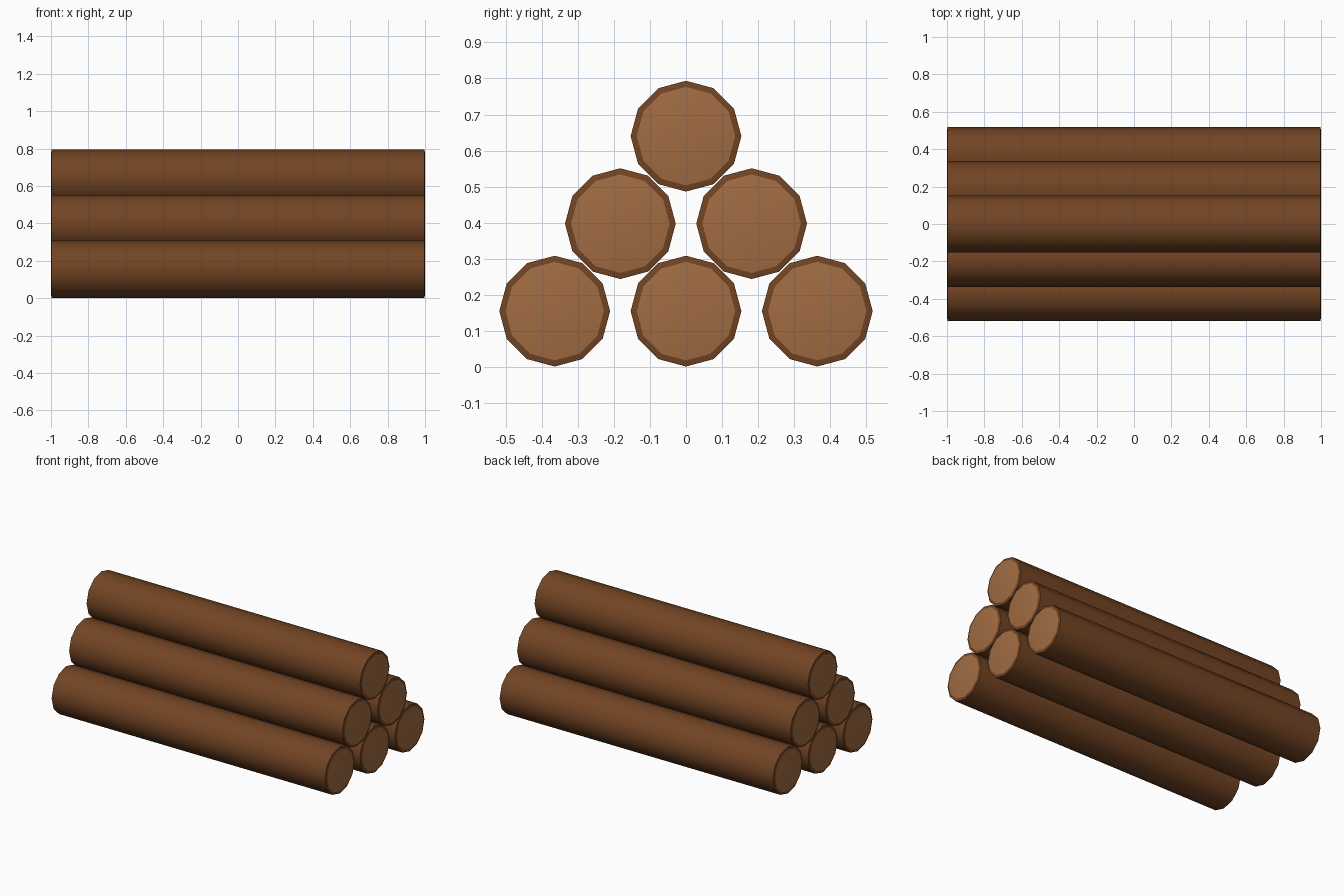
import bpy, bmesh, math
from mathutils import Matrix

if "Cube" in bpy.data.objects:
    bpy.data.objects.remove(bpy.data.objects["Cube"])

RADIUS = 0.1535
PITCH = 0.364      # spacing inside a row
RISE = 0.2425      # spacing between rows
RIM = 0.004        # slight bulge of the cut ends


def material(name, color):
    m = bpy.data.materials.new(name)
    m.diffuse_color = color
    m.use_nodes = True
    m.node_tree.nodes["Principled BSDF"].inputs["Base Color"].default_value = m.diffuse_color
    return m


bark = material("bark", (0.17, 0.058, 0.017, 1))
cut_wood = material("cut_wood", (0.36, 0.15, 0.055, 1))


def add_log(name, y, z):
    bm = bmesh.new()
    # twelve-sided trunk lying along x, one corner pointing up
    bmesh.ops.create_cone(bm, cap_ends=True, segments=12, radius1=RADIUS,
                          radius2=RADIUS, depth=2 - 2 * RIM,
                          matrix=Matrix.Rotation(math.pi / 2, 4, 'Y'))
    # bark rim around the pale cut ends
    caps = [f for f in bm.faces if len(f.verts) > 4]
    bmesh.ops.inset_individual(bm, faces=caps, thickness=0.017, depth=RIM)
    for f in bm.faces:
        f.smooth = True
        if len(f.verts) > 4:
            f.material_index = 1
    bmesh.ops.recalc_face_normals(bm, faces=bm.faces)
    mesh = bpy.data.meshes.new(name)
    bm.to_mesh(mesh)
    bm.free()
    mesh.materials.append(bark)
    mesh.materials.append(cut_wood)
    ob = bpy.data.objects.new(name, mesh)
    ob.location = (0, y, z)
    bpy.context.collection.objects.link(ob)
    bpy.context.view_layer.objects.active = ob
    ob.select_set(True)


# pyramid stack: three, two, one
for row in range(3):
    count = 3 - row
    for i in range(count):
        add_log(f"log_row{row + 1}_{i + 1}",
                (i - (count - 1) / 2) * PITCH, 0.155 + row * RISE)

bpy.ops.object.shade_smooth_by_angle(angle=math.radians(40))
